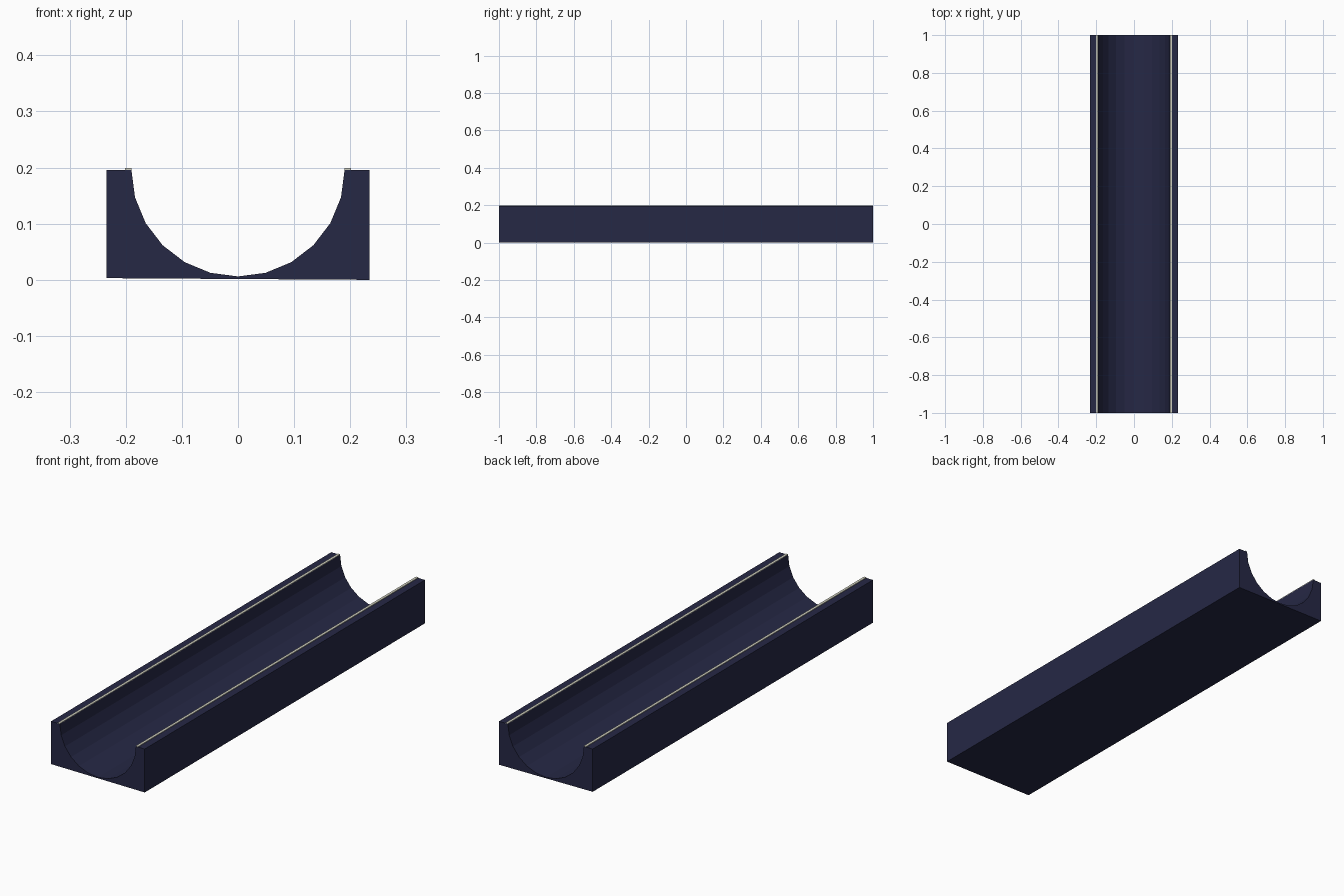
import bpy, bmesh, math

if "Cube" in bpy.data.objects:
    bpy.data.objects.remove(bpy.data.objects["Cube"])


def material(name, color):
    m = bpy.data.materials.new(name)
    m.diffuse_color = color
    m.use_nodes = True
    m.node_tree.nodes["Principled BSDF"].inputs["Base Color"].default_value = m.diffuse_color
    return m


def extrude_profile(name, profile, mat, half_length=1.0):
    """Extrude a closed x/z outline along y."""
    bm = bmesh.new()
    face = bm.faces.new([bm.verts.new((x, -half_length, z)) for x, z in profile])
    res = bmesh.ops.extrude_face_region(bm, geom=[face], use_keep_orig=True)
    verts = [g for g in res["geom"] if isinstance(g, bmesh.types.BMVert)]
    bmesh.ops.translate(bm, verts=verts, vec=(0, 2 * half_length, 0))
    bmesh.ops.recalc_face_normals(bm, faces=bm.faces)
    mesh = bpy.data.meshes.new(name)
    bm.to_mesh(mesh)
    bm.free()
    mesh.materials.append(mat)
    obj = bpy.data.objects.new(name, mesh)
    bpy.context.collection.objects.link(obj)
    return obj


navy = material("navy", (0.019, 0.021, 0.06, 1))
pale = material("pale_trim", (0.62, 0.62, 0.52, 1))

HALF_W, RIM_Z, R, SEGMENTS = 0.234, 0.196, 0.19, 12

# Trough body: block with a faceted half-round channel
arc = [(R * math.cos(a), RIM_Z - R * math.sin(a))
       for a in (math.pi * i / SEGMENTS for i in range(SEGMENTS + 1))]
outline = [(-HALF_W, RIM_Z), (-HALF_W, 0.003), (HALF_W, 0.0), (HALF_W, RIM_Z)] + arc
extrude_profile("trough_body", outline, navy)

# Raised pale strips along both channel lips
for side, name in ((-1, "left_rim_strip"), (1, "right_rim_strip")):
    strip = [(side * x, z) for x, z in
             ((R, RIM_Z), (0.201, RIM_Z), (0.201, 0.199), (R - 0.0005, 0.199))]
    extrude_profile(name, strip, pale)
